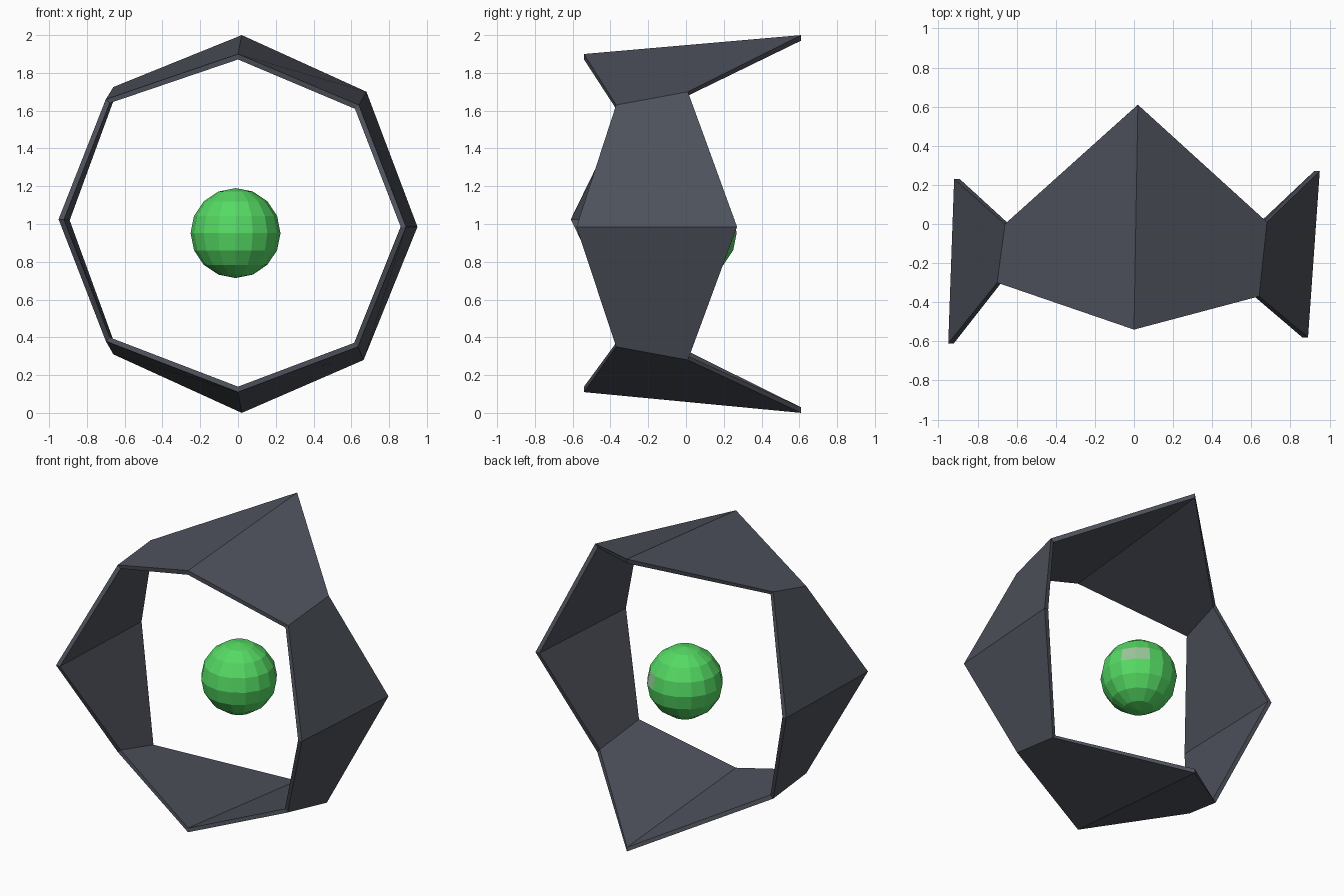
import bpy, bmesh, math
from mathutils import Vector

if "Cube" in bpy.data.objects:
    bpy.data.objects.remove(bpy.data.objects["Cube"])


def material(name, rgb):
    m = bpy.data.materials.new(name)
    m.diffuse_color = (*rgb, 1.0)
    m.use_nodes = True
    m.node_tree.nodes["Principled BSDF"].inputs["Base Color"].default_value = m.diffuse_color
    return m


slate = material("dark slate", (0.075, 0.083, 0.105))
green = material("bright green", (0.09, 0.70, 0.125))
pale = material("pale green", (0.32, 0.56, 0.32))

# Eight ring stations: outer front point, outer back point
stations = [
    ((0.00, -0.54, 1.90), (0.02, 0.61, 2.00)),
    ((0.64, -0.37, 1.63), (0.68, 0.01, 1.70)),
    ((0.89, -0.58, 0.985), (0.95, 0.27, 0.985)),
    ((0.635, -0.37, 0.35), (0.665, 0.01, 0.28)),
    ((0.00, -0.54, 0.11), (0.02, 0.61, 0.00)),
    ((-0.70, -0.30, 0.38), (-0.66, 0.00, 0.31)),
    ((-0.95, -0.61, 1.025), (-0.92, 0.23, 1.02)),
    ((-0.70, -0.30, 1.66), (-0.66, 0.00, 1.725)),
]
THICK = 0.029


def inward(p):
    d = Vector((-p[0], 0, 1 - p[2])).normalized()
    return Vector(p) + d * THICK


# Faceted twisted ring: a closed loop of four-sided sections
bm = bmesh.new()
loops = [[bm.verts.new(p) for p in (f, b, inward(b), inward(f))]
         for f, b in stations]
for i, a in enumerate(loops):
    c = loops[(i + 1) % len(loops)]
    for k in range(4):
        n = (k + 1) % 4
        bm.faces.new((a[k], a[n], c[n], c[k]))
bmesh.ops.recalc_face_normals(bm, faces=bm.faces)
mesh = bpy.data.meshes.new("faceted_ring")
bm.to_mesh(mesh)
bm.free()
mesh.materials.append(slate)
ring = bpy.data.objects.new("faceted_ring", mesh)
bpy.context.collection.objects.link(ring)

# Floating core sphere
bpy.ops.mesh.primitive_uv_sphere_add(segments=16, ring_count=8, radius=0.238,
                                     location=(-0.013, 0.03, 0.952))
core = bpy.context.object
core.name = "core_sphere"
core.data.materials.append(green)
core.data.materials.append(pale)

# Small pale patch on the rear right side of the core
for f in core.data.polygons:
    az = math.degrees(math.atan2(f.center.y, f.center.x))
    el = math.degrees(math.asin(f.center.z / f.center.length))
    if 22 < az < 68 and 0 < el < 22:
        f.material_index = 1
